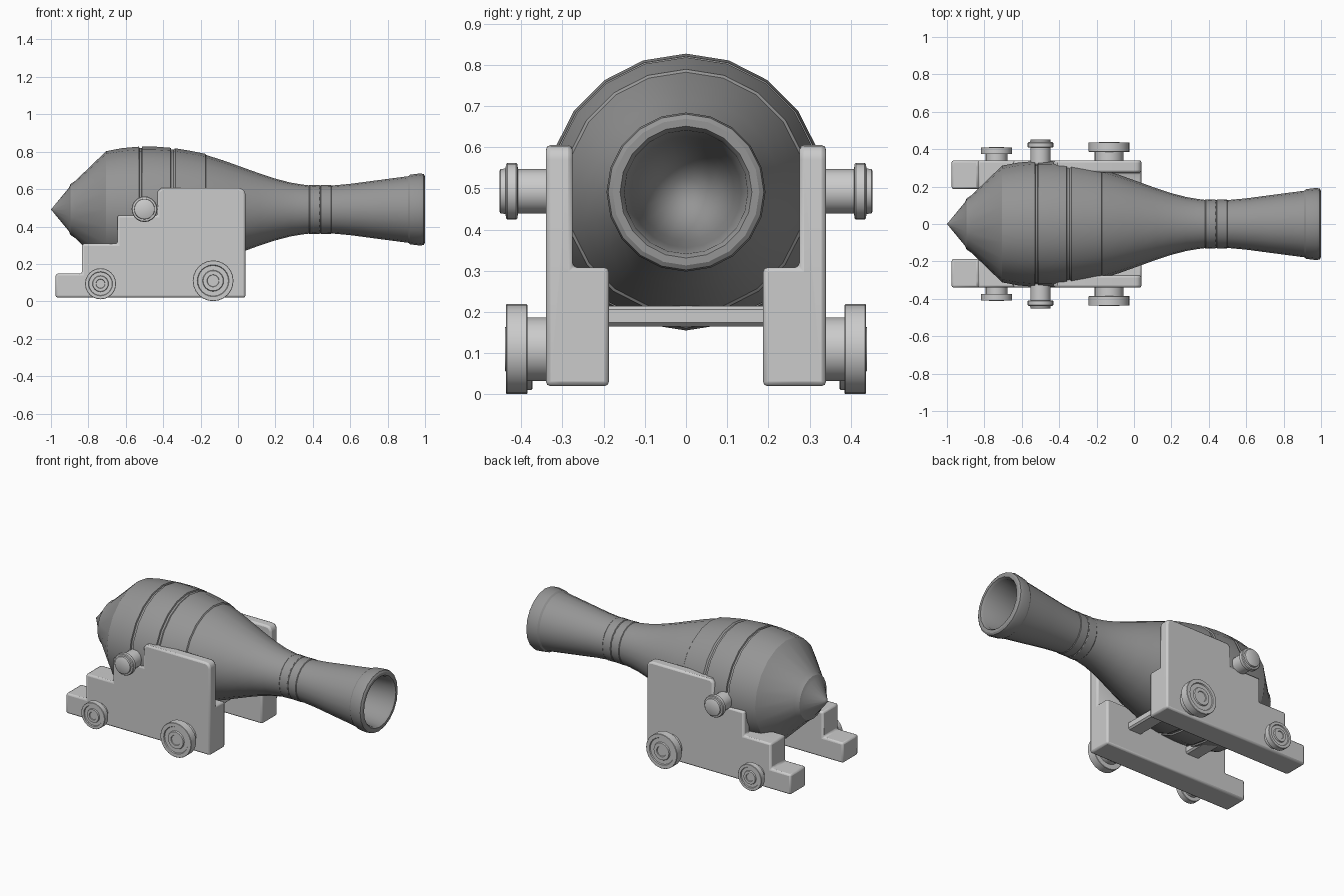
import bpy, bmesh, math
from math import sin, cos, pi

if "Cube" in bpy.data.objects:
    bpy.data.objects.remove(bpy.data.objects["Cube"])


def grey(name, v):
    m = bpy.data.materials.new(name)
    m.diffuse_color = (v, v, v, 1)
    m.use_nodes = True
    m.node_tree.nodes["Principled BSDF"].inputs["Base Color"].default_value = m.diffuse_color
    return m


iron, wood = grey("dark_iron", 0.3), grey("grey_wood", 0.55)


def finish(name, bm, mat, angle=35):
    bmesh.ops.remove_doubles(bm, verts=bm.verts, dist=1e-5)
    bmesh.ops.recalc_face_normals(bm, faces=bm.faces)
    me = bpy.data.meshes.new(name)
    bm.to_mesh(me)
    bm.free()
    me.materials.append(mat)
    ob = bpy.data.objects.new(name, me)
    bpy.context.collection.objects.link(ob)
    bpy.ops.object.select_all(action='DESELECT')
    bpy.context.view_layer.objects.active = ob
    ob.select_set(True)
    bpy.ops.object.shade_smooth_by_angle(angle=math.radians(angle))
    return ob


def lathe(name, profile, centre, axis, segs, mat, angle=35):
    """Turn (distance, radius) points around the x or y axis."""
    bm = bmesh.new()
    cx, cy, cz = centre
    rings = []
    for t, r in profile:
        ring = []
        for i in range(segs):
            a = 2 * pi * i / segs
            u, w = r * sin(a), r * cos(a)
            co = (cx + t, cy + u, cz + w) if axis == 'X' else (cx + u, cy + t, cz + w)
            ring.append(bm.verts.new(co))
        rings.append(ring)
    for a, b in zip(rings, rings[1:]):
        for i in range(segs):
            j = (i + 1) % segs
            bm.faces.new((a[i], a[j], b[j], b[i]))
    return finish(name, bm, mat, angle)


def prism(name, outline, y0, y1):
    """Extrude an x-z outline along y."""
    bm = bmesh.new()
    f = bm.faces.new([bm.verts.new((x, y0, z)) for x, z in outline])
    ext = bmesh.ops.extrude_face_region(bm, geom=[f])
    moved = [v for v in ext['geom'] if isinstance(v, bmesh.types.BMVert)]
    bmesh.ops.translate(bm, verts=moved, vec=(0, y1 - y0, 0))
    if len(bm.faces) == len(outline) + 1:      # close the starting end if it was removed
        bmesh.ops.holes_fill(bm, edges=bm.edges)
    return finish(name, bm, wood)


def mirror_y(ob):
    m = ob.modifiers.new("mirror", 'MIRROR')
    m.use_axis = (False, True, False)


# barrel with banded breech, flared muzzle and hollow bore
barrel = [(-1, 0), (-0.985, 0.018), (-0.905, 0.115), (-0.895, 0.137), (-0.87, 0.153),
          (-0.705, 0.312), (-0.62, 0.328), (-0.53, 0.336), (-0.527, 0.328), (-0.515, 0.328),
          (-0.512, 0.336), (-0.44, 0.336), (-0.36, 0.33), (-0.357, 0.322), (-0.345, 0.321),
          (-0.335, 0.327), (-0.25, 0.313), (-0.175, 0.298), (-0.17, 0.291), (-0.08, 0.263),
          (0.02, 0.227), (0.12, 0.191), (0.2, 0.165), (0.28, 0.144), (0.34, 0.134),
          (0.38, 0.129), (0.384, 0.132), (0.436, 0.13), (0.44, 0.127), (0.444, 0.13),
          (0.496, 0.131), (0.5, 0.128), (0.6, 0.137), (0.72, 0.153), (0.91, 0.178),
          (0.92, 0.186), (0.975, 0.193), (0.993, 0.189), (1.0, 0.178), (1.0, 0.16),
          (0.985, 0.15), (0.8, 0.135), (0.65, 0.118), (0.56, 0.1), (0.5, 0.07),
          (0.47, 0.035), (0.46, 0)]
lathe("barrel", barrel, (0, 0, 0.491), 'X', 20, iron, 30)

# stepped side cheeks: tall outer plate joined to a low inner block
corner = [(0.005 + 0.035 * cos(a), 0.57 + 0.035 * sin(a))
          for a in [pi / 8 * k for k in range(5)]]
cheek = prism("carriage_cheeks", [(-0.975, 0.02), (0.04, 0.02)] + corner +
              [(-0.41, 0.605), (-0.43, 0.585), (-0.43, 0.46), (-0.645, 0.46),
               (-0.645, 0.308), (-0.835, 0.308), (-0.835, 0.148), (-0.975, 0.148)],
              0.275, 0.34)
block = prism("inner_block_helper", [(-0.975, 0.02), (0.04, 0.02), (0.04, 0.308),
              (-0.835, 0.308), (-0.835, 0.148), (-0.975, 0.148)], 0.187, 0.305)
block.hide_render = True
block.hide_set(True)
union = cheek.modifiers.new("join_block", 'BOOLEAN')
union.operation = 'UNION'
union.solver = 'EXACT'
union.object = block
bev = cheek.modifiers.new("soft_edges", 'BEVEL')
bev.width = 0.011
bev.segments = 2
bev.limit_method = 'ANGLE'
bev.angle_limit = math.radians(50)
bev.use_clamp_overlap = False
mirror_y(cheek)

# wheels with hubs and ringed outer faces
for name, x, z, r, hub, y0, y1 in [("front_wheels", -0.133, 0.11, 0.109, 0.077, 0.385, 0.437),
                                   ("rear_wheels", -0.735, 0.094, 0.083, 0.058, 0.373, 0.41)]:
    prof = [(0.33, 0), (0.33, hub), (y0, hub), (y0, r - 0.002), (y0 + 0.002, r),
            (y1 - 0.002, r), (y1, r - 0.002), (y1, r * 0.78), (y1 - 0.006, r * 0.75),
            (y1 - 0.006, r * 0.52), (y1 + 0.002, r * 0.49), (y1 + 0.002, r * 0.3),
            (y1 - 0.003, r * 0.28), (y1 - 0.003, 0)]
    mirror_y(lathe(name, prof, (x, 0, z), 'Y', 24, wood))

# trunnions with collars
mirror_y(lathe("trunnions", [(0.25, 0), (0.25, 0.054), (0.408, 0.054), (0.409, 0.065),
                             (0.413, 0.069), (0.433, 0.069), (0.437, 0.065), (0.438, 0.055),
                             (0.45, 0.054), (0.453, 0.049), (0.453, 0)],
               (-0.5, 0, 0.493), 'Y', 20, wood))

# flat cross bars under the barrel
for name, x in [("front_cross_bar", -0.165), ("rear_cross_bar", -0.59)]:
    prism(name, [(x + sx * w, 0.19 + h) for sx, w, h in
                 [(-1, 0.05, -0.016), (-1, 0.04, -0.025), (1, 0.04, -0.025), (1, 0.05, -0.016),
                  (1, 0.05, 0.016), (1, 0.04, 0.025), (-1, 0.04, 0.025), (-1, 0.05, 0.016)]],
          -0.2, 0.2)
